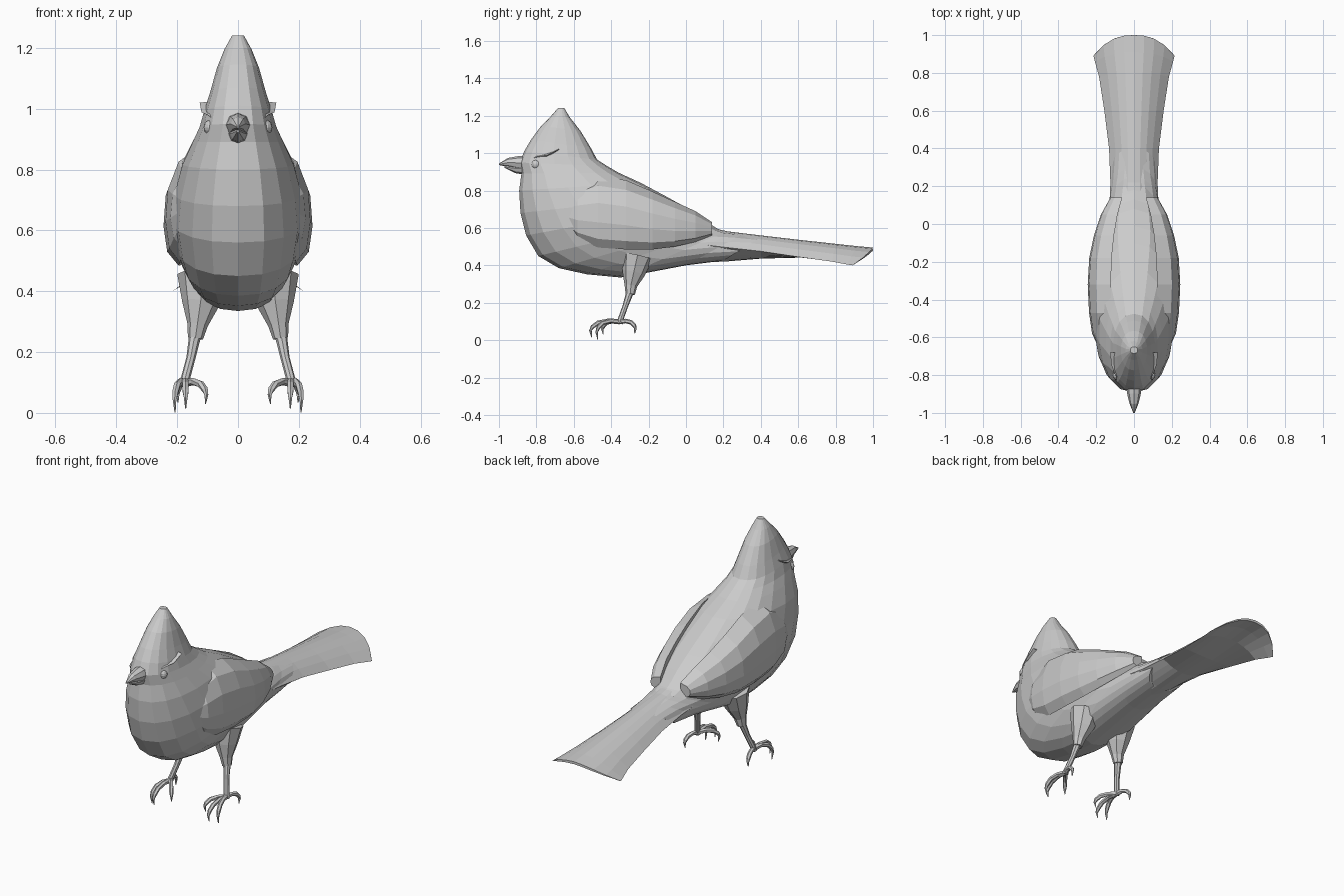
import bpy, bmesh, math
from mathutils import Vector

if "Cube" in bpy.data.objects:
    bpy.data.objects.remove(bpy.data.objects["Cube"])


def loft(name, rings, mirror=False):
    """Skin a list of equal-length closed rings, capping both ends."""
    bm = bmesh.new()
    rows = [[bm.verts.new(p) for p in r] for r in rings]
    n = len(rows[0])
    for a, b in zip(rows, rows[1:]):
        for i in range(n):
            j = (i + 1) % n
            bm.faces.new((a[i], a[j], b[j], b[i]))
    bm.faces.new(rows[0])
    bm.faces.new(rows[-1])
    bmesh.ops.recalc_face_normals(bm, faces=bm.faces[:])
    me = bpy.data.meshes.new(name)
    bm.to_mesh(me)
    bm.free()
    ob = bpy.data.objects.new(name, me)
    bpy.context.collection.objects.link(ob)
    if mirror:
        ob.modifiers.new("Mirror", 'MIRROR')
    return ob


def tube(name, path, radii, sides=8, mirror=True):
    """Tapered tube along a path."""
    pts = [Vector(p) for p in path]
    rings = []
    for i, p in enumerate(pts):
        t = (pts[min(i + 1, len(pts) - 1)] - pts[max(i - 1, 0)]).normalized()
        u = t.cross(Vector((1, 0, 0))).normalized()
        v = t.cross(u)
        rings.append([p + radii[i] * (u * math.cos(k * math.tau / sides) + v * math.sin(k * math.tau / sides))
                      for k in range(sides)])
    return loft(name, rings, mirror)


def power(x, e):
    return math.copysign(abs(x) ** e, x)


# Body and crested head: front point (y, z), back point (y, z), half width
stations = [
    (-.685, 1.24, -.65, 1.24, .02), (-.72, 1.20, -.62, 1.19, .045),
    (-.775, 1.145, -.565, 1.12, .07), (-.83, 1.07, -.51, 1.03, .093),
    (-.865, 1.01, -.475, .965, .113), (-.89, .95, -.42, .93, .127),
    (-.88, .89, -.36, .895, .15), (-.892, .80, -.24, .84, .185),
    (-.885, .68, -.10, .765, .213), (-.855, .56, -.01, .715, .222),
    (-.79, .45, .08, .66, .205), (-.68, .385, .13, .62, .185),
    (-.53, .352, .17, .595, .165), (-.35, .335, .21, .58, .15),
    (-.20, .362, .25, .575, .14), (0, .40, .30, .565, .125),
    (.20, .425, .40, .55, .115),
]
N = 18
rings = []
for fy, fz, by, bz, w in stations:
    c = Vector((0, (fy + by) / 2, (fz + bz) / 2))
    h = Vector((0, (by - fy) / 2, (bz - fz) / 2))
    rings.append([c - h * power(math.cos(a), .92) + Vector((w * power(math.sin(a), .88), 0, 0))
                  for a in (k * math.tau / N for k in range(N))])
loft("body", rings)

# Folded wings: y, top z, bottom z, outer x
section = [(.5, 1), (.82, .86), (.97, .62), (1, .35), (.95, .12), (.8, 0), (.5, .35)]
wing = [(-.66, .75, .62, .185), (-.58, .83, .54, .222), (-.47, .88, .495, .238),
        (-.32, .855, .485, .245), (-.18, .795, .485, .237), (-.06, .74, .50, .212),
        (.05, .69, .525, .175), (.14, .63, .56, .125)]
loft("wing", [[(xo * fx, y, zb + (zt - zb) * fz) for fx, fz in section]
              for y, zt, zb, xo in wing], mirror=True)

# Fanned tail: y at middle, y at corner, top z, underside z, edge z, half width
tail = [(.10, .10, .61, .42, .51, .13), (.22, .22, .582, .425, .495, .125),
        (.40, .40, .56, .44, .475, .132), (.60, .60, .537, .445, .445, .157),
        (.80, .78, .515, .47, .42, .185), (.91, .86, .503, .485, .405, .207),
        (1.0, .89, .495, .485, .40, .215)]
us = [i / 4 for i in range(-4, 5)]
rings = []
for ym, yc, zt, zb, ze, w in tail:
    def at(u, z):
        return (w * u, ym + (yc - ym) * abs(u) ** 2.5, z + (ze - z) * u * u)
    rings.append([at(u, zt) for u in us] + [at(u * .97, zb - .004) for u in reversed(us)])
loft("tail", rings)

# Beak
tube("upper_beak", [(0, -.86, .945), (0, -.90, .948), (0, -.95, .95), (0, -1, .94)],
     [.042, .036, .024, .004], mirror=False)
tube("lower_beak", [(0, -.86, .918), (0, -.91, .918), (0, -.97, .926)],
     [.034, .025, .004], mirror=False)

# Eyes and brow tufts
for s, side in ((1, "left"), (-1, "right")):
    bpy.ops.mesh.primitive_uv_sphere_add(segments=12, ring_count=8, radius=.027,
                                         location=(s * .086, -.80, .938))
    bpy.context.object.name = side + "_eye"
brow = [(.06, -.85, .955, .008), (.092, -.80, .98, .012), (.112, -.745, .988, .014), (.118, -.68, 1.02, .003)]
loft("brow_tuft", [[(x + .008, y, z), (x - .02, y, z + r), (x - .02, y, z - r)]
                   for x, y, z, r in brow], mirror=True)

# Legs
tube("thigh", [(.115, -.26, .45), (.122, -.28, .36), (.133, -.295, .29), (.14, -.298, .245)],
     [.085, .062, .034, .025])
tube("shank", [(.138, -.295, .27), (.155, -.325, .18), (.175, -.352, .105), (.176, -.357, .09)],
     [.021, .015, .015, .017])

# Toes with curled claws: arched from the ankle out to each tip
ankle = Vector((.175, -.355, .098))
toes = {"inner_toe": (.105, -.445, .03), "middle_toe": (.172, -.508, .015),
        "outer_toe": (.208, -.475, .002), "hind_toe": (.198, -.272, .035)}
for name, tip in toes.items():
    t = Vector(tip)
    path = []
    for f, z in ((0, .098), (.4, .104), (.75, .092), (.95, .066), (1.02, .042), (.97, 0)):
        p = ankle.lerp(t, f)
        p.z = z + t.z * (1 - z / .1)
        path.append(p)
    tube(name, path, [.014, .012, .012, .011, .007, .002], sides=6)
